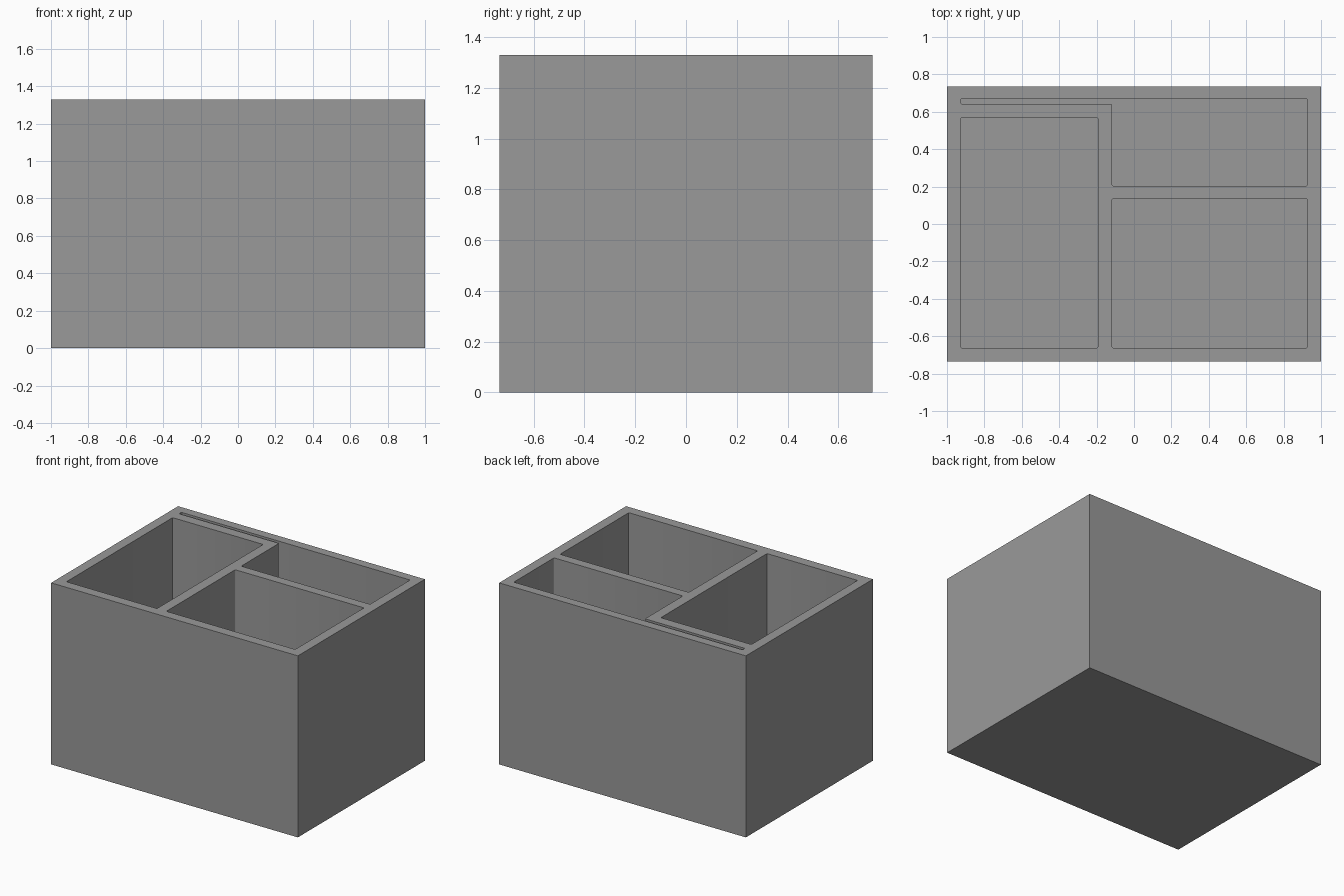
import bpy, bmesh

if "Cube" in bpy.data.objects:
    bpy.data.objects.remove(bpy.data.objects["Cube"])

HEIGHT, FLOOR = 1.33, 0.07

grey = bpy.data.materials.new("grey plastic")
grey.diffuse_color = (0.32, 0.32, 0.32, 1)
grey.use_nodes = True
grey.node_tree.nodes["Principled BSDF"].inputs["Base Color"].default_value = grey.diffuse_color


def prism(name, outline, z0, z1, radius=0.0):
    """Extrude a plan outline upwards, optionally rounding its upright edges."""
    bm = bmesh.new()
    face = bm.faces.new([bm.verts.new((x, y, z0)) for x, y in outline])
    side = bmesh.ops.extrude_face_region(bm, geom=[face])["geom"]
    bmesh.ops.translate(bm, vec=(0, 0, z1 - z0),
                        verts=[v for v in side if isinstance(v, bmesh.types.BMVert)])
    if radius:
        upright = [e for e in bm.edges
                   if abs(e.verts[0].co.z - e.verts[1].co.z) > 0.1]
        bmesh.ops.bevel(bm, geom=upright, offset=radius, segments=3,
                        profile=0.5, affect='EDGES')
    bmesh.ops.recalc_face_normals(bm, faces=bm.faces)
    mesh = bpy.data.meshes.new(name)
    bm.to_mesh(mesh)
    bm.free()
    mesh.materials.append(grey)
    obj = bpy.data.objects.new(name, mesh)
    bpy.context.collection.objects.link(obj)
    return obj


def rect(x0, y0, x1, y1):
    return [(x0, y0), (x1, y0), (x1, y1), (x0, y1)]


# Outer block
box = prism("organizer_box", rect(-1, -0.735, 1, 0.735), 0, HEIGHT)

# Compartments: tall left bin, front right bin, back bin with a narrow slot
pockets = {
    "left_compartment": rect(-0.927, -0.662, -0.193, 0.567),
    "front_right_compartment": rect(-0.117, -0.662, 0.927, 0.135),
    "back_compartment": [(-0.927, 0.642), (-0.117, 0.642), (-0.117, 0.204),
                         (0.927, 0.204), (0.927, 0.669), (-0.927, 0.669)],
}
cutters = []
for name, outline in pockets.items():
    cutter = prism(name + "_cutter", outline, FLOOR, HEIGHT + 0.1, 0.007)
    cutter.hide_render = True
    cutters.append(cutter)
    cut = box.modifiers.new(name, 'BOOLEAN')
    cut.operation = 'DIFFERENCE'
    cut.solver = 'EXACT'
    cut.object = cutter

# Bake the cuts and drop the cutters
bpy.context.view_layer.objects.active = box
box.select_set(True)
for name in pockets:
    bpy.ops.object.modifier_apply(modifier=name)
for cutter in cutters:
    bpy.data.objects.remove(cutter)
bpy.ops.object.shade_smooth_by_angle()
